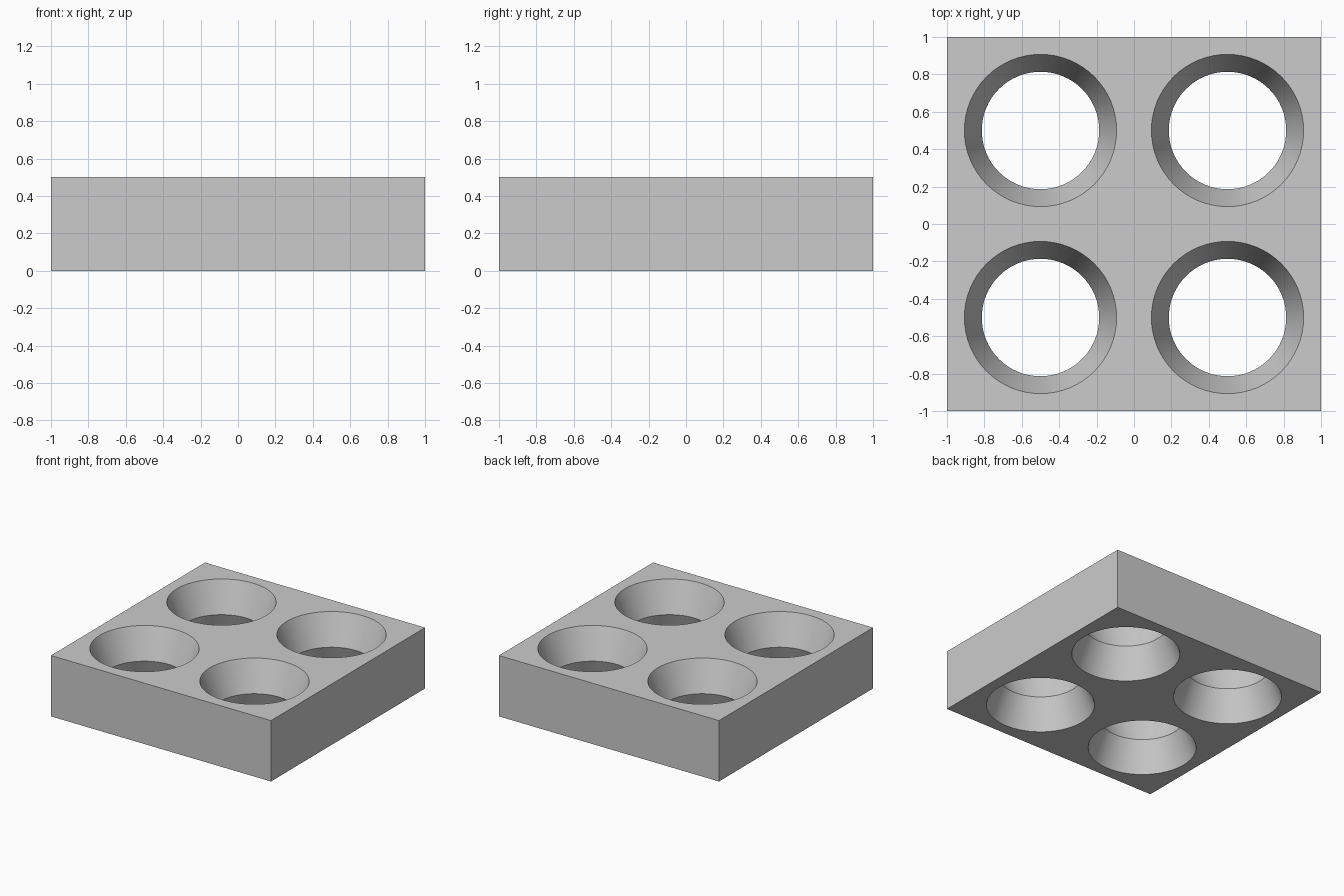
import bpy
import bmesh
import math
from mathutils import Matrix

cube = bpy.data.objects.get("Cube")
if cube:
    bpy.data.objects.remove(cube, do_unlink=True)

SIZE, HEIGHT = 2.0, 0.5
RIM, WAIST = 0.407, 0.314
SEGMENTS = 64
OVERSHOOT = 0.05


def link_mesh(name, bm):
    mesh = bpy.data.meshes.new(name)
    bm.to_mesh(mesh)
    bm.free()
    obj = bpy.data.objects.new(name, mesh)
    bpy.context.collection.objects.link(obj)
    return obj


def ring(bm, x, y, z, radius):
    angles = [math.tau * i / SEGMENTS for i in range(SEGMENTS)]
    return [bm.verts.new((x + radius * math.cos(a), y + radius * math.sin(a), z))
            for a in angles]


def add_hourglass(bm, x, y):
    # Wide at both ends, narrow at mid height, reaching past the block
    mid = HEIGHT / 2
    wide = WAIST + (RIM - WAIST) * (mid + OVERSHOOT) / mid
    rings = [ring(bm, x, y, -OVERSHOOT, wide),
             ring(bm, x, y, mid, WAIST),
             ring(bm, x, y, HEIGHT + OVERSHOOT, wide)]
    for low, high in zip(rings, rings[1:]):
        for i in range(SEGMENTS):
            j = (i + 1) % SEGMENTS
            bm.faces.new((low[i], low[j], high[j], high[i]))
    bm.faces.new(rings[0][::-1])
    bm.faces.new(rings[-1])


grey = bpy.data.materials.new("plain grey")
grey.use_nodes = True
colour = (0.6, 0.6, 0.6, 1)
grey.diffuse_color = colour
grey.node_tree.nodes["Principled BSDF"].inputs["Base Color"].default_value = colour

# Square block
bm = bmesh.new()
bmesh.ops.create_cube(bm, size=1, matrix=Matrix.Translation((0, 0, HEIGHT / 2))
                      @ Matrix.Diagonal((SIZE, SIZE, HEIGHT, 1)))
block = link_mesh("block", bm)
block.data.materials.append(grey)

# Four hourglass holes in a two by two layout
bm = bmesh.new()
for x in (-SIZE / 4, SIZE / 4):
    for y in (-SIZE / 4, SIZE / 4):
        add_hourglass(bm, x, y)
cutter = link_mesh("hole_cutter", bm)
cutter.data.materials.append(grey)
cutter.hide_render = True

cut = block.modifiers.new("holes", 'BOOLEAN')
cut.operation = 'DIFFERENCE'
cut.solver = 'EXACT'
cut.object = cutter

# Bake the cut, then drop the helper
bpy.ops.object.select_all(action='DESELECT')
block.select_set(True)
bpy.context.view_layer.objects.active = block
bpy.ops.object.modifier_apply(modifier=cut.name)
bpy.data.objects.remove(cutter, do_unlink=True)
bpy.ops.object.shade_smooth_by_angle(angle=math.radians(30))
